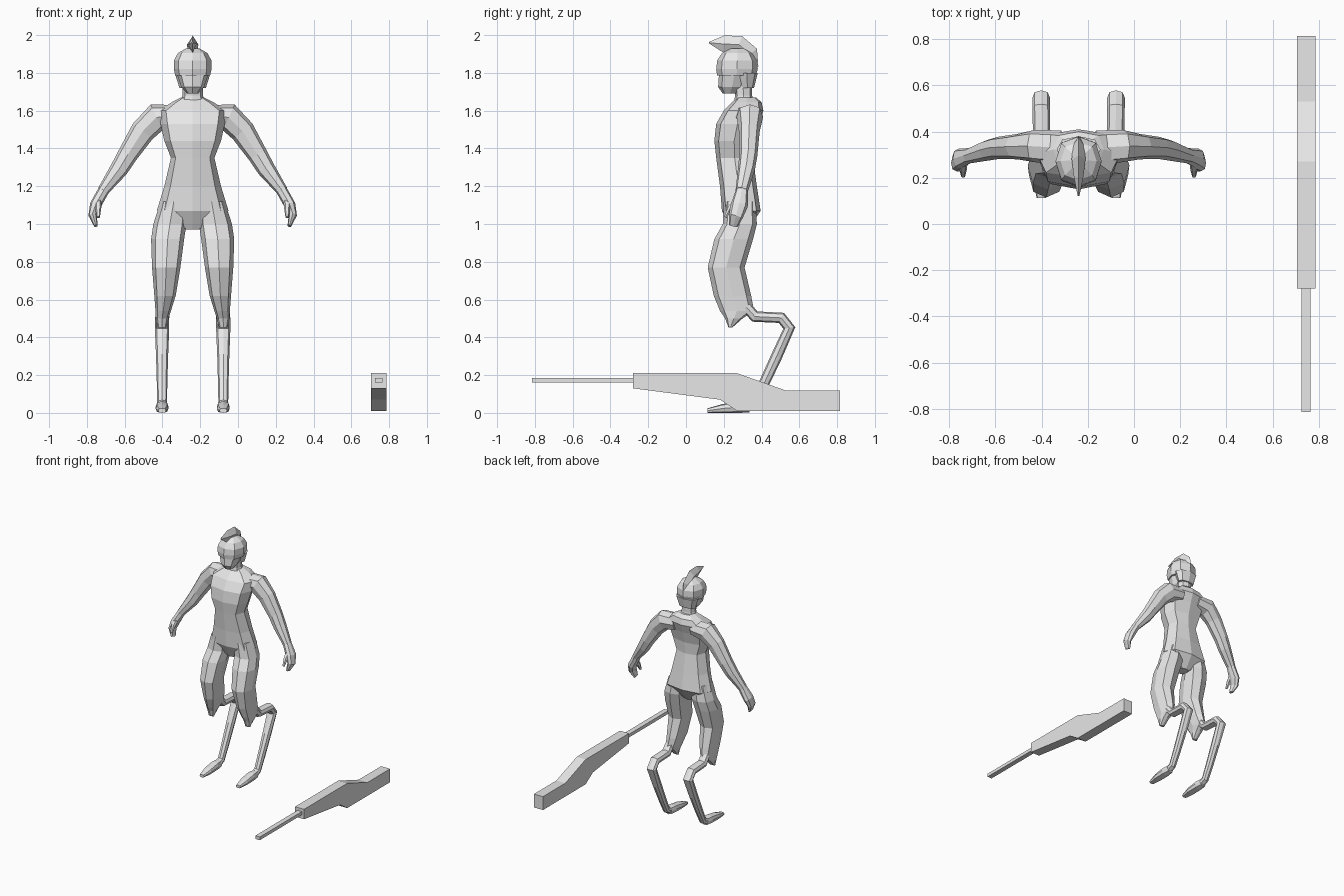
import bpy, bmesh, math
from mathutils import Vector

CX = -0.24  # centre line of the figure
X, Y, Z = Vector((1, 0, 0)), Vector((0, 1, 0)), Vector((0, 0, 1))

grey = bpy.data.materials.new("plain_grey")
grey.diffuse_color = (0.8, 0.8, 0.8, 1)


def finish(name, bm, x=0.0, mirror=False):
    bmesh.ops.recalc_face_normals(bm, faces=bm.faces)
    me = bpy.data.meshes.new(name)
    bm.to_mesh(me)
    bm.free()
    me.materials.append(grey)
    ob = bpy.data.objects.new(name, me)
    ob.location.x = x
    bpy.context.collection.objects.link(ob)
    if mirror:
        ob.modifiers.new("mirror", 'MIRROR')
    return ob


def loft(name, stations, side=X, flat=None, n=8, power=0.85, mirror=False):
    """Skin rings along a path; station = x, y, z, half size along side, half size across."""
    bm = bmesh.new()
    pts = [Vector(s[:3]) for s in stations]
    rings = []
    for i, s in enumerate(stations):
        t = flat
        if t is None:
            t = Vector()
            if i > 0:
                t += (pts[i] - pts[i - 1]).normalized()
            if i < len(pts) - 1:
                t += (pts[i + 1] - pts[i]).normalized()
            t.normalize()
        u = (side - t * side.dot(t)).normalized()
        v = t.cross(u)
        ring = []
        for k in range(n):
            c, d = math.cos(math.tau * k / n), math.sin(math.tau * k / n)
            c = math.copysign(abs(c) ** power, c) if abs(c) > 1e-6 else 0
            d = math.copysign(abs(d) ** power, d) if abs(d) > 1e-6 else 0
            ring.append(bm.verts.new(pts[i] + u * c * s[3] + v * d * s[4]))
        rings.append(ring)
    for a, b in zip(rings, rings[1:]):
        for k in range(n):
            bm.faces.new((a[k], a[(k + 1) % n], b[(k + 1) % n], b[k]))
    bm.faces.new(rings[0])
    bm.faces.new(rings[-1])
    return finish(name, bm, CX, mirror)


def upright(name, rows, power=0.85, mirror=False):
    """Level rings from rows of z, x min, x max, y min, y max."""
    st = [((a + b) / 2, (c + d) / 2, z, (b - a) / 2, (d - c) / 2) for z, a, b, c, d in rows]
    return loft(name, st, flat=Z, power=power, mirror=mirror)


def prism(name, outline, x0, x1):
    """Side outline (y, z) extruded across x."""
    bm = bmesh.new()
    f = bm.faces.new([bm.verts.new((x0, y, z)) for y, z in outline])
    g = bmesh.ops.extrude_face_region(bm, geom=[f])["geom"]
    bmesh.ops.translate(bm, vec=(x1 - x0, 0, 0),
                        verts=[v for v in g if isinstance(v, bmesh.types.BMVert)])
    return finish(name, bm)


# Torso, from crotch to collar
upright("torso", [
    (0.97, -0.04, 0.04, 0.24, 0.33),
    (1.07, -0.19, 0.19, 0.19, 0.395),
    (1.20, -0.15, 0.15, 0.18, 0.375),
    (1.35, -0.115, 0.115, 0.16, 0.355),
    (1.44, -0.15, 0.15, 0.15, 0.36),
    (1.53, -0.17, 0.17, 0.16, 0.385),
    (1.60, -0.18, 0.18, 0.20, 0.41),
    (1.645, -0.11, 0.11, 0.245, 0.40),
    (1.67, -0.06, 0.06, 0.27, 0.37)], power=0.7)
upright("neck", [
    (1.62, -0.07, 0.07, 0.25, 0.37),
    (1.68, -0.055, 0.055, 0.26, 0.35),
    (1.76, -0.055, 0.055, 0.25, 0.35)])

# Head with helmet, neck guard and crest
upright("face", [
    (1.69, -0.03, 0.03, 0.195, 0.27),
    (1.725, -0.06, 0.06, 0.17, 0.32),
    (1.80, -0.085, 0.085, 0.175, 0.34)])
upright("helmet", [
    (1.785, -0.092, 0.092, 0.165, 0.37),
    (1.82, -0.10, 0.10, 0.16, 0.38),
    (1.865, -0.10, 0.10, 0.165, 0.378),
    (1.905, -0.078, 0.078, 0.19, 0.355),
    (1.93, -0.035, 0.035, 0.235, 0.315)])
upright("neck_guard", [
    (1.72, -0.07, 0.07, 0.29, 0.36),
    (1.80, -0.095, 0.095, 0.265, 0.38)])
loft("crest", [
    (0, 0.122, 1.96, 0.004, 0.004),
    (0, 0.20, 1.953, 0.02, 0.045),
    (0, 0.28, 1.95, 0.03, 0.048),
    (0, 0.34, 1.90, 0.025, 0.045),
    (0, 0.372, 1.83, 0.01, 0.012)], n=4, power=1)

# Arms with hands and thumbs
loft("arm", [
    (0.08, 0.33, 1.575, 0.075, 0.055),
    (0.19, 0.338, 1.565, 0.07, 0.075),
    (0.265, 0.335, 1.49, 0.055, 0.066),
    (0.345, 0.33, 1.365, 0.048, 0.053),
    (0.39, 0.32, 1.29, 0.045, 0.048),
    (0.475, 0.295, 1.175, 0.033, 0.03)], side=Y, mirror=True)
loft("hand", [
    (0.47, 0.297, 1.18, 0.032, 0.03),
    (0.515, 0.283, 1.10, 0.045, 0.03),
    (0.53, 0.265, 1.045, 0.038, 0.022),
    (0.512, 0.25, 0.99, 0.024, 0.01)], side=Y, mirror=True)
loft("thumb", [
    (0.50, 0.27, 1.125, 0.02, 0.018),
    (0.50, 0.235, 1.085, 0.016, 0.016),
    (0.50, 0.208, 1.035, 0.009, 0.009)], n=6, mirror=True)

# Heavy upper legs tapering to a point at the knee
upright("thigh", [
    (1.12, 0.03, 0.17, 0.20, 0.37),
    (1.00, 0.033, 0.208, 0.195, 0.375),
    (0.92, 0.045, 0.22, 0.15, 0.355),
    (0.77, 0.065, 0.215, 0.115, 0.31),
    (0.62, 0.09, 0.203, 0.147, 0.345),
    (0.54, 0.115, 0.197, 0.18, 0.36),
    (0.50, 0.128, 0.195, 0.207, 0.30),
    (0.452, 0.14, 0.185, 0.225, 0.245)], mirror=True)

# Thin backward-bent lower legs
loft("lower_leg", [
    (0.16, 0.32, 0.56, 0.035, 0.03),
    (0.16, 0.365, 0.51, 0.037, 0.03),
    (0.162, 0.505, 0.503, 0.038, 0.03),
    (0.162, 0.547, 0.45, 0.038, 0.032),
    (0.162, 0.48, 0.30, 0.032, 0.03),
    (0.162, 0.415, 0.16, 0.028, 0.028),
    (0.162, 0.36, 0.05, 0.026, 0.025),
    (0.162, 0.31, 0.03, 0.028, 0.025)], mirror=True)
loft("foot", [
    (0.162, 0.335, 0.032, 0.026, 0.03),
    (0.162, 0.28, 0.031, 0.034, 0.031),
    (0.162, 0.19, 0.023, 0.034, 0.023),
    (0.162, 0.113, 0.012, 0.02, 0.012)], flat=Y, power=0.7, mirror=True)

# Long gun lying beside the figure
prism("gun_body", [(-0.28, 0.13), (-0.28, 0.21), (0.27, 0.21), (0.53, 0.118),
                   (0.815, 0.118), (0.815, 0.01), (0.27, 0.01), (0.18, 0.07)], 0.705, 0.785)
prism("gun_barrel", [(-0.815, 0.16), (-0.815, 0.186), (-0.27, 0.186), (-0.27, 0.16)],
      0.725, 0.765)
